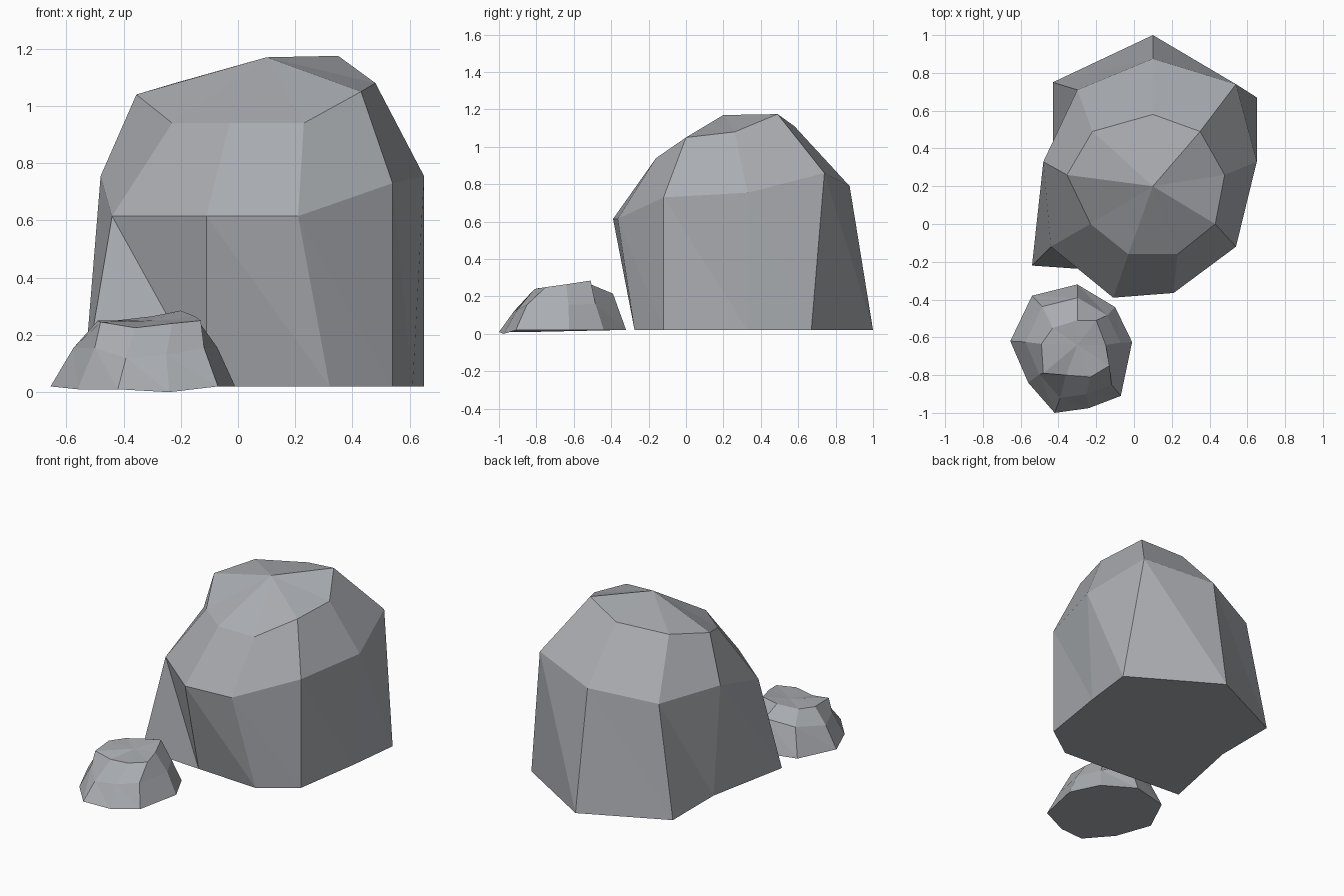
import bpy, bmesh
from mathutils import Vector

if "Cube" in bpy.data.objects:
    bpy.data.objects.remove(bpy.data.objects["Cube"])

# Slate grey stone
stone = bpy.data.materials.new("slate_grey")
stone.diffuse_color = (.40, .415, .44, 1)
stone.use_nodes = True
stone.node_tree.nodes["Principled BSDF"].inputs["Base Color"].default_value = stone.diffuse_color


def loft_rock(name, rings, apex):
    """Skin matching rings from the ground up, closing with a flat base and a fan top."""
    bm = bmesh.new()
    loops = [[bm.verts.new(p) for p in ring] for ring in rings]
    top = bm.verts.new(apex)
    n = len(loops[0])
    bm.faces.new(loops[0][::-1])
    for level, (low, high) in enumerate(zip(loops, loops[1:])):
        for i in range(n):
            j = (i + 1) % n
            if level == 0:  # twisted side walls fold along one diagonal
                bm.faces.new((low[i], low[j], high[i]))
                bm.faces.new((low[j], high[j], high[i]))
            else:
                bm.faces.new((low[i], low[j], high[j], high[i]))
    for i in range(n):
        bm.faces.new((loops[-1][i], loops[-1][(i + 1) % n], top))
    bmesh.ops.recalc_face_normals(bm, faces=bm.faces)
    mesh = bpy.data.meshes.new(name)
    bm.to_mesh(mesh)
    bm.free()
    mesh.materials.append(stone)
    obj = bpy.data.objects.new(name, mesh)
    bpy.context.collection.objects.link(obj)
    return obj


# Large boulder: ground outline, shoulder and crown rings (counter-clockwise)
ground = [(-.54, -.22), (-.11, -.25), (.32, -.275), (.54, -.12), (.61, .33),
          (.65, .67), (.10, 1.0), (-.43, .75), (-.43, .33)]
shoulder = [(-.44, -.12, .615), (-.11, -.39, .615), (.21, -.365, .615),
            (.54, -.12, .73), (.65, .33, .755), (.54, .74, .86),
            (.10, .875, .79), (-.30, .71, .73), (-.48, .33, .755)]
crown = [(-.23, 0, .94), (-.03, -.16, .94), (.23, -.16, .94),
         (.43, 0, 1.05), (.48, .26, 1.08), (.35, .49, 1.175),
         (.10, .58, 1.11), (-.22, .49, 1.08), (-.355, .26, 1.04)]
loft_rock("large_boulder", [[(x, y, .02) for x, y in ground], shoulder, crown],
          (.10, .20, 1.17))

# Small stone: outline drawn inwards for the shoulder, uneven crown
outline = [(-.56, -.84), (-.42, -1.0), (-.24, -.975), (-.07, -.91), (-.01, -.625),
           (-.10, -.44), (-.30, -.32), (-.54, -.38), (-.655, -.62)]
centre = Vector((-.29, -.64))


def inset(scale, heights):
    return [(*centre.lerp(Vector(p), scale), z) for p, z in zip(outline, heights)]


stone_crown = [(-.48, -.79, .245), (-.36, -.80, .225), (-.23, -.81, .24),
               (-.13, -.75, .25), (-.15, -.64, .265), (-.20, -.51, .285),
               (-.30, -.51, .265), (-.43, -.55, .25), (-.49, -.635, .25)]
loft_rock("small_stone", [
    inset(1.0, [.01, .01, 0, .02, .02, .02, .02, .02, .02]),
    inset(.78, [.155, .12, .13, .155, .155, .16, .215, .19, .155]),
    stone_crown,
], (-.30, -.64, .25))
